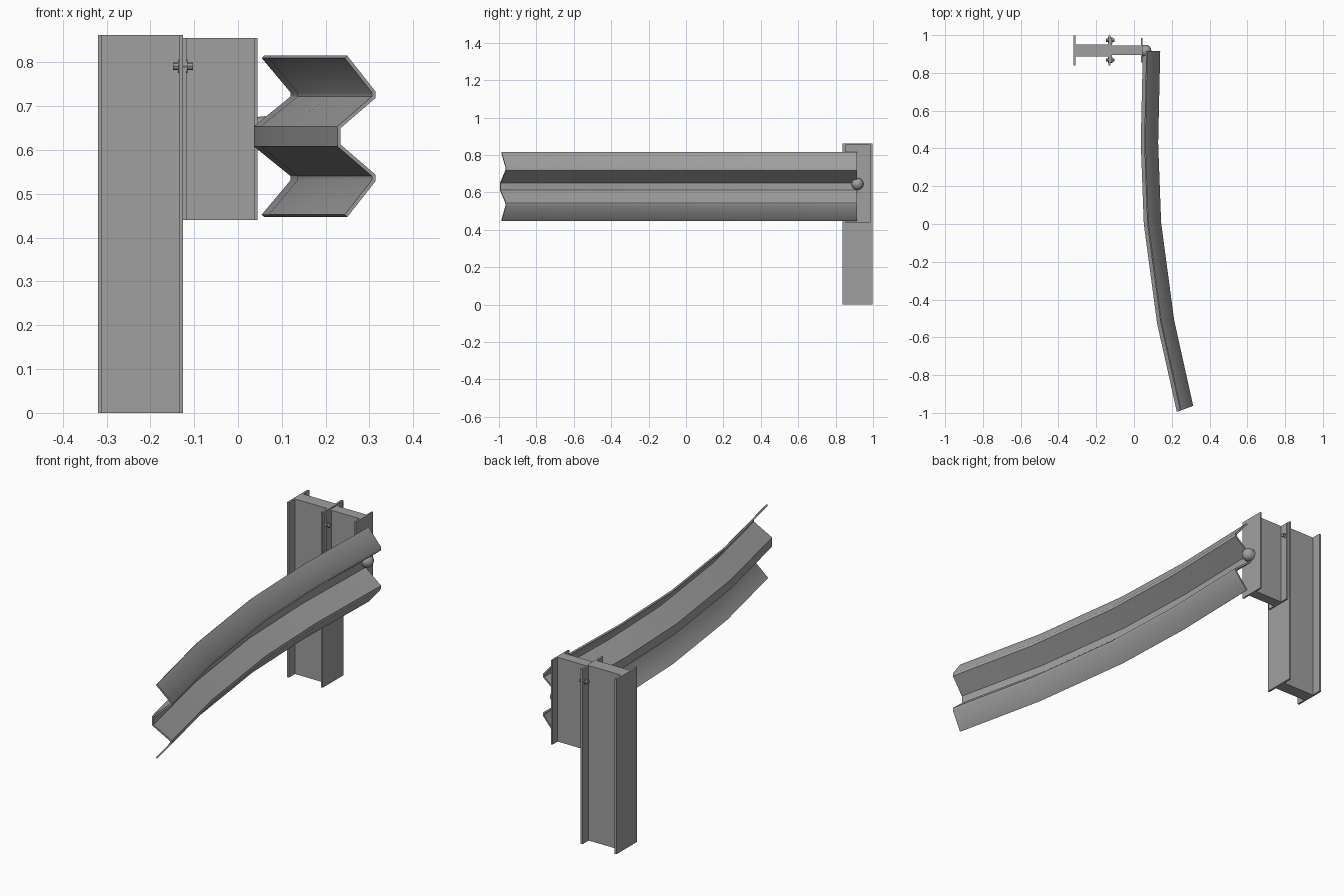
import bpy, bmesh, math

cube = bpy.data.objects.get("Cube")
if cube:
    bpy.data.objects.remove(cube)

steel = bpy.data.materials.new("galvanised_grey")
steel.use_nodes = True
GREY = (0.35, 0.35, 0.35, 1)
steel.diffuse_color = GREY
steel.node_tree.nodes["Principled BSDF"].inputs["Base Color"].default_value = GREY


def finish(name, bm):
    bmesh.ops.recalc_face_normals(bm, faces=bm.faces)
    mesh = bpy.data.meshes.new(name)
    bm.to_mesh(mesh)
    bm.free()
    mesh.materials.append(steel)
    obj = bpy.data.objects.new(name, mesh)
    bpy.context.collection.objects.link(obj)
    return obj


def smooth(obj, degrees):
    bpy.ops.object.select_all(action='DESELECT')
    obj.select_set(True)
    bpy.context.view_layer.objects.active = obj
    bpy.ops.object.shade_smooth_by_angle(angle=math.radians(degrees))


def i_beam(name, x0, x1, yc, half_y, half_web, t, z0, z1):
    """Upright I section: flanges at x0 and x1, thick web between."""
    half = [(x0, half_y), (x0 + t, half_y), (x0 + t, half_web),
            (x1 - t, half_web), (x1 - t, half_y), (x1, half_y)]
    outline = half + [(x, -y) for x, y in reversed(half)]
    bm = bmesh.new()
    base = bm.faces.new([bm.verts.new((x, yc + y, z0)) for x, y in outline])
    top = bmesh.ops.extrude_face_region(bm, geom=[base])["geom"]
    verts = [v for v in top if isinstance(v, bmesh.types.BMVert)]
    bmesh.ops.translate(bm, verts=verts, vec=(0, 0, z1 - z0))
    return finish(name, bm)


def lathe_x(name, x, y, z, profile, sides):
    """Turned part along x from (offset, radius) pairs."""
    bm = bmesh.new()
    rings = []
    for dx, r in profile:
        rings.append([bm.verts.new((x + dx, y + r * math.cos(a), z + r * math.sin(a)))
                      for a in (math.tau * i / sides for i in range(sides))])
    for a, b in zip(rings, rings[1:]):
        for i in range(sides):
            j = (i + 1) % sides
            bm.faces.new((a[i], a[j], b[j], b[i]))
    bm.faces.new(rings[0])
    bm.faces.new(rings[-1])
    return finish(name, bm)


# Post and spacer block
i_beam("post", -0.32, -0.125, 0.918, 0.08, 0.032, 0.01, 0, 0.862)
i_beam("spacer_block", -0.125, 0.045, 0.92, 0.066, 0.026, 0.008, 0.44, 0.855)

# Small bolts through the touching flanges
bolt = [(-0.023, 0.012), (-0.012, 0.012), (-0.012, 0.021), (-0.008, 0.021),
        (0.008, 0.021), (0.010, 0.021), (0.010, 0.012), (0.022, 0.012)]
bolt = [(dx, r * 0.75) for dx, r in bolt]
for side, y in (("front", 0.868), ("back", 0.972)):
    smooth(lathe_x(side + "_flange_bolt", -0.125, y, 0.791, bolt, 8), 30)

# Domed bolt holding the rail
dome = [(-0.02, 0.03)] + [(0.03 * math.sin(a), 0.032 * math.cos(a))
                          for a in (0, 0.4, 0.8, 1.2, 1.5)]
smooth(lathe_x("rail_bolt", 0.062, 0.917, 0.645, dome, 12), 50)

# Curved rail: upper half of the section, mirrored about its middle height
MID = 0.6305 + 0.0005
upper = [(0.026, 0.184), (0.094, 0.103), (0.094, 0.087), (0.010, 0.019)]
section = upper + [(u, -h) for u, h in reversed(upper)]
stations = [(0.045, 0.915, 0), (0.034, 0.43, 0), (0.05, 0, 5),
            (0.12, -0.525, 11), (0.225, -0.995, 20)]
bm = bmesh.new()
rings = []
for x, y, turn in stations:
    c, s = math.cos(math.radians(turn)), math.sin(math.radians(turn))
    rings.append([bm.verts.new((x + u * c, y + u * s, MID + h)) for u, h in section])
for a, b in zip(rings, rings[1:]):
    for i in range(len(section) - 1):
        bm.faces.new((a[i], b[i], b[i + 1], a[i + 1]))
mesh = bpy.data.meshes.new("rail")
bm.to_mesh(mesh)
bm.free()
mesh.materials.append(steel)
rail = bpy.data.objects.new("rail", mesh)
bpy.context.collection.objects.link(rail)
smooth(rail, 50)
shell = rail.modifiers.new("thickness", 'SOLIDIFY')
shell.thickness = 0.008
shell.offset = -1
shell.use_even_offset = True
bpy.context.view_layer.objects.active = rail
bpy.ops.object.modifier_apply(modifier=shell.name)
smooth(rail, 50)
